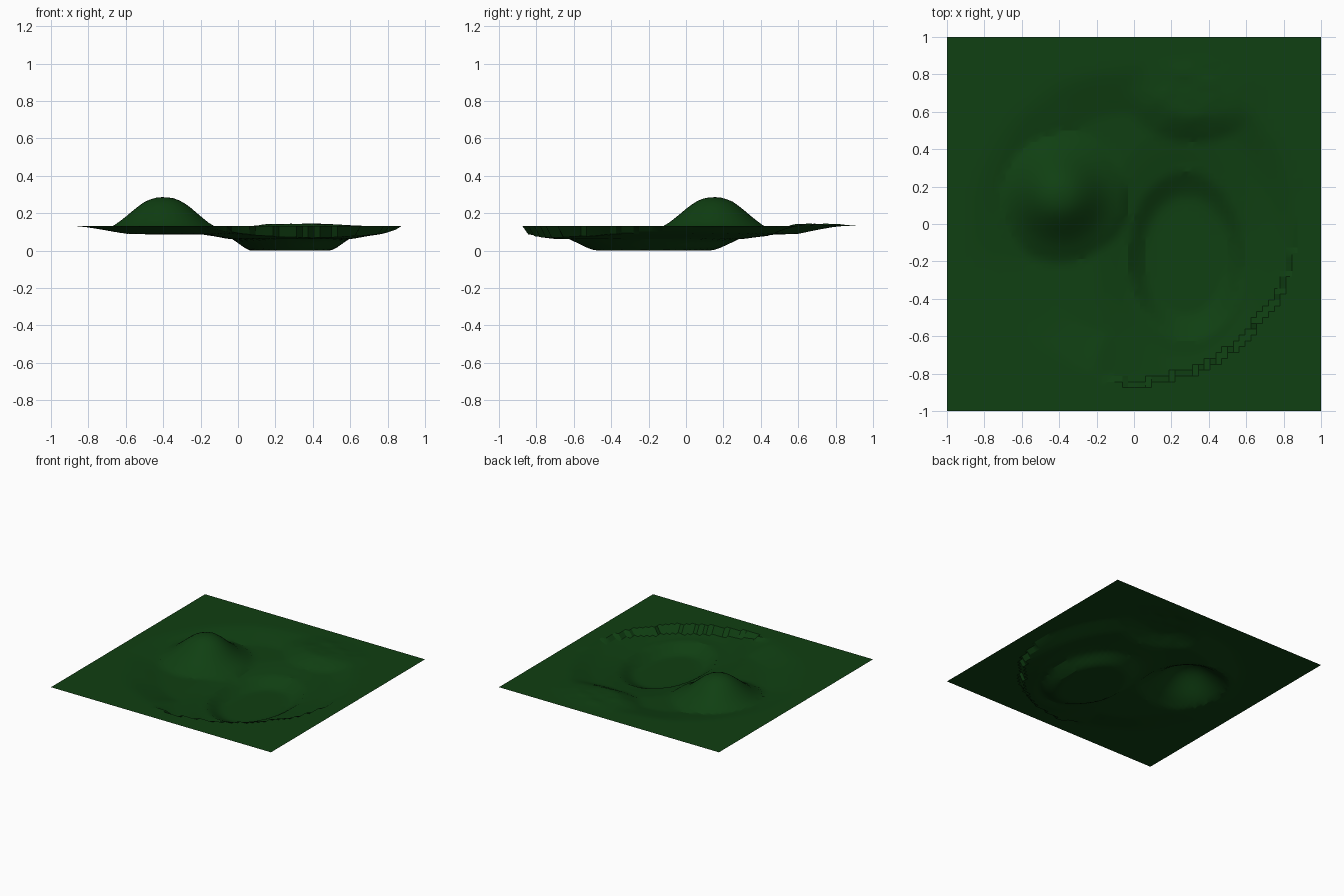
import bpy, bmesh, math
from mathutils import noise, Vector

cube = bpy.data.objects.get("Cube")
if cube:
    bpy.data.objects.remove(cube, do_unlink=True)

RIM = 0.132


def profile(points, t):
    """Height at t along a list of (distance, height) points."""
    for (a, za), (b, zb) in zip(points, points[1:]):
        if t <= b:
            return za + (zb - za) * max(0, t - a) / (b - a)
    return points[-1][1]


def ring(x, y, cx, cy, rx, ry):
    """Elliptical distance, 1 on the outline."""
    return math.hypot((x - cx) / rx, (y - cy) / ry)


BASIN = [(0, .085), (.70, .088), (.82, .108), (.93, .125), (1, RIM)]
SHELF = [(0, .06), (1.0, .062), (1.2, .075), (1.5, .09), (1.9, RIM)]
POND = [(0, 0), (.68, 0), (.76, .008), (1, .06), (1.03, RIM)]
HILL = [(0, .287), (.05, .282), (.1, .262), (.15, .225), (.2, .182),
        (.25, .143), (.3, .115), (.36, .085), (.4, 0)]


def height(x, y):
    wobble = noise.noise(Vector((x * 4, y * 4, 2)))
    r = ring(x, y, 0, 0, .86, .84) + .025 * wobble
    z = profile(BASIN, r)
    # lower shelf, then the flat pond bed
    if r < 1:
        z = min(z, profile(SHELF, ring(x, y, .28, -.2, .33, .5)))
    z = min(z, profile(POND, ring(x, y, .28, -.17, .31, .45) + .02 * wobble))
    # round hill
    z = max(z, profile(HILL, math.hypot(x + .4, y - .15) + .008 * wobble))
    # low rough bank at the back
    bank = max(0, 1 - ring(x, y, .32, .68, .36, .24))
    rough = noise.noise(Vector((x * 14, y * 14, 5)))
    return z + min(1, bank * 1.8) * (.142 + .008 * rough - z)


# ground sheet
bm = bmesh.new()
bmesh.ops.create_grid(bm, x_segments=64, y_segments=64, size=1)
for v in bm.verts:
    v.co.z = height(v.co.x, v.co.y)
low = min(v.co.z for v in bm.verts)
for v in bm.verts:
    v.co.z -= low
mesh = bpy.data.meshes.new("ground")
bm.to_mesh(mesh)
bm.free()
ground = bpy.data.objects.new("ground", mesh)
bpy.context.collection.objects.link(ground)

# dark grass colour
grass = bpy.data.materials.new("dark_grass_green")
grass.use_nodes = True
colour = (.005, .05, .006, 1)
grass.diffuse_color = colour
grass.node_tree.nodes["Principled BSDF"].inputs["Base Color"].default_value = colour
mesh.materials.append(grass)

bpy.context.view_layer.objects.active = ground
ground.select_set(True)
bpy.ops.object.shade_smooth_by_angle(angle=math.radians(20))
